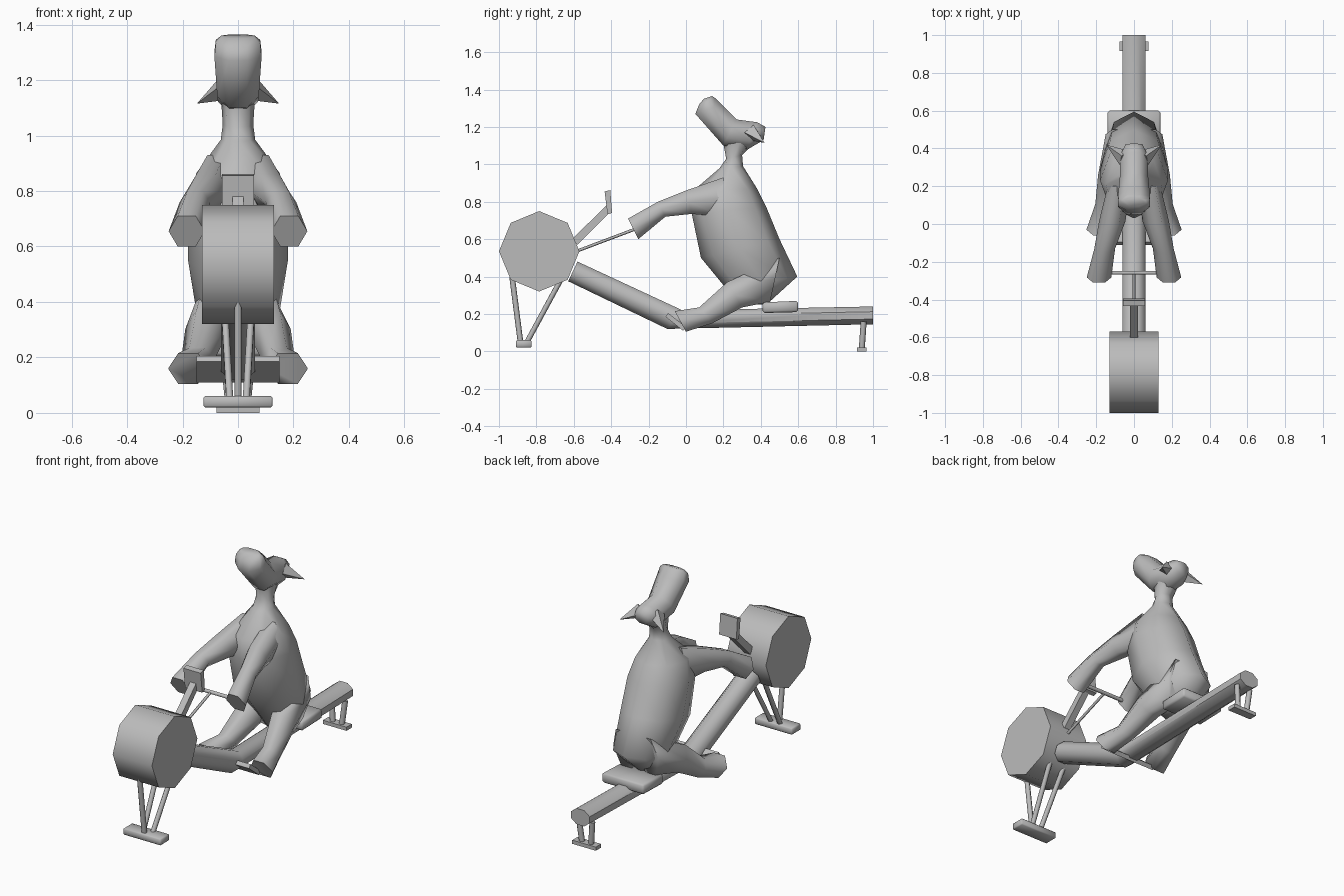
import bpy, bmesh, math
from mathutils import Vector

if "Cube" in bpy.data.objects:
    bpy.data.objects.remove(bpy.data.objects["Cube"])

grey = bpy.data.materials.new("plain grey")
grey.diffuse_color = (0.5, 0.5, 0.5, 1)
grey.use_nodes = True
grey.node_tree.nodes["Principled BSDF"].inputs["Base Color"].default_value = grey.diffuse_color


def finish(name, bm, angle):
    bmesh.ops.recalc_face_normals(bm, faces=bm.faces)
    me = bpy.data.meshes.new(name)
    bm.to_mesh(me)
    bm.free()
    me.materials.append(grey)
    ob = bpy.data.objects.new(name, me)
    bpy.context.collection.objects.link(ob)
    bpy.context.view_layer.objects.active = ob
    ob.select_set(True)
    bpy.ops.object.shade_smooth_by_angle(angle=math.radians(angle))
    ob.select_set(False)
    return ob


def loft(name, rings, n=8, flat=False, angle=75):
    """Skin rings given as (x centre, half width, (y, z) one edge, (y, z) other edge)."""
    bm = bmesh.new()
    off = math.pi / n if flat else 0
    ang = [2 * math.pi * k / n + off for k in range(n)]
    cm = max(abs(math.cos(a)) for a in ang)
    sm = max(abs(math.sin(a)) for a in ang)
    loops = []
    for x, rx, p, q in rings:
        mid = (Vector(p) + Vector(q)) / 2
        half = (Vector(p) - Vector(q)) / 2
        loop = []
        for a in ang:
            yz = mid + half * (math.sin(a) / sm)
            loop.append(bm.verts.new((x + rx * math.cos(a) / cm, yz.x, yz.y)))
        loops.append(loop)
    for a, b in zip(loops, loops[1:]):
        for k in range(n):
            bm.faces.new((a[k], a[(k + 1) % n], b[(k + 1) % n], b[k]))
    bm.faces.new(loops[0])
    bm.faces.new(loops[-1])
    return finish(name, bm, angle)


def rod(name, p, q, r1, r2=None, n=6):
    p, q = Vector(p), Vector(q)
    bm = bmesh.new()
    bmesh.ops.create_cone(bm, cap_ends=True, segments=n, radius1=r1,
                          radius2=r1 if r2 is None else r2, depth=(q - p).length)
    rot = (q - p).to_track_quat('Z', 'Y').to_matrix()
    for v in bm.verts:
        v.co = rot @ v.co + (p + q) / 2
    return finish(name, bm, 65)


def plate(name, outline, half, bevel=0.0):
    """Side outline of (y, z) points, extruded across x."""
    bm = bmesh.new()
    a = [bm.verts.new((-half, y, z)) for y, z in outline]
    b = [bm.verts.new((half, y, z)) for y, z in outline]
    n = len(a)
    bm.faces.new(a)
    bm.faces.new(b)
    for k in range(n):
        bm.faces.new((a[k], a[(k + 1) % n], b[(k + 1) % n], b[k]))
    if bevel:
        bmesh.ops.bevel(bm, geom=bm.edges[:], offset=bevel, segments=1, affect='EDGES')
    return finish(name, bm, 50)


def box(y0, y1, z0, z1):
    return [(y0, z0), (y1, z0), (y1, z1), (y0, z1)]


# Flywheel drum
plate("flywheel", [(-0.785 + 0.215 * math.sin(k * math.pi / 4),
                    0.535 + 0.215 * math.cos(k * math.pi / 4)) for k in range(8)], 0.13)

# Bent rail
loft("rail", [(0, 0.062, (-0.58, 0.48), (-0.63, 0.375)),
              (0, 0.062, (-0.02, 0.22), (-0.10, 0.12)),
              (0, 0.062, (1.0, 0.24), (1.0, 0.145))], flat=True, angle=50)

# Seat and foot rest
plate("seat", [(0.41, 0.205), (0.6, 0.21), (0.6, 0.27), (0.41, 0.262)], 0.14, 0.01)
plate("foot_rest", [(-0.11, 0.185), (-0.095, 0.205), (0.0, 0.13), (-0.015, 0.11)], 0.15)

# Front stand
plate("front_foot", box(-0.91, -0.825, 0.02, 0.06), 0.125, 0.006)
rod("front_strut", (0, -0.93, 0.40), (0, -0.885, 0.05), 0.015)
for s in (-1, 1):
    rod("front_back_strut", (s * 0.05, -0.66, 0.40), (s * 0.03, -0.85, 0.05), 0.014)

# Rear stand
plate("rear_foot", box(0.915, 0.965, 0.0, 0.022), 0.078)
for s in (-1, 1):
    rod("rear_leg", (s * 0.045, 0.95, 0.16), (s * 0.03, 0.94, 0.015), 0.016)

# Console, pull cable and handle
loft("console_arm", [(0, 0.02, (-0.61, 0.6), (-0.58, 0.57)),
                     (0, 0.02, (-0.425, 0.78), (-0.40, 0.75))], 4, True, 50)
plate("console", [(-0.435, 0.855), (-0.405, 0.862), (-0.395, 0.74), (-0.42, 0.733)], 0.057)
rod("cable", (0, -0.6, 0.53), (0, -0.255, 0.66), 0.008)
rod("handle", (-0.15, -0.258, 0.66), (0.15, -0.258, 0.66), 0.012)

# Torso and neck, lower end first (front edge, back edge)
loft("torso", [(0, 0.09, (0.28, 0.25), (0.43, 0.25)),
               (0, 0.15, (0.22, 0.33), (0.595, 0.40)),
               (0, 0.18, (0.08, 0.50), (0.50, 0.60)),
               (0, 0.18, (0.03, 0.74), (0.43, 0.77)),
               (0, 0.15, (0.04, 0.86), (0.38, 0.87)),
               (0, 0.062, (0.18, 0.98), (0.305, 0.99)),
               (0, 0.055, (0.215, 1.03), (0.30, 1.05)),
               (0, 0.06, (0.20, 1.11), (0.37, 1.12))])

# Head, back to muzzle (top edge, bottom edge)
loft("head", [(0, 0.045, (0.425, 1.20), (0.415, 1.13)),
              (0, 0.072, (0.38, 1.225), (0.33, 1.08)),
              (0, 0.075, (0.27, 1.24), (0.20, 1.10)),
              (0, 0.085, (0.19, 1.32), (0.05, 1.27)),
              (0, 0.08, (0.155, 1.355), (0.07, 1.32)),
              (0, 0.06, (0.14, 1.365), (0.095, 1.35))], flat=True)

for s in (-1, 1):
    # Pointed ears
    rod("ear", (s * 0.05, 0.35, 1.17), (s * 0.148, 0.42, 1.115), 0.045, 0.0, 4)
    # Arms reaching to the handle (top edge, bottom edge)
    loft("arm", [(s * 0.08, 0.06, (0.20, 0.93), (0.20, 0.72)),
                 (s * 0.115, 0.07, (0.0, 0.86), (0.03, 0.735)),
                 (s * 0.155, 0.055, (-0.15, 0.80), (-0.11, 0.72)),
                 (s * 0.185, 0.065, (-0.31, 0.71), (-0.255, 0.60))], 6)
    # Legs reaching to the foot rest
    loft("leg", [(s * 0.08, 0.07, (0.50, 0.50), (0.45, 0.265)),
                 (s * 0.11, 0.08, (0.22, 0.37), (0.30, 0.235)),
                 (s * 0.145, 0.06, (0.07, 0.235), (0.14, 0.15)),
                 (s * 0.18, 0.072, (-0.06, 0.215), (0.0, 0.105))], 6)
